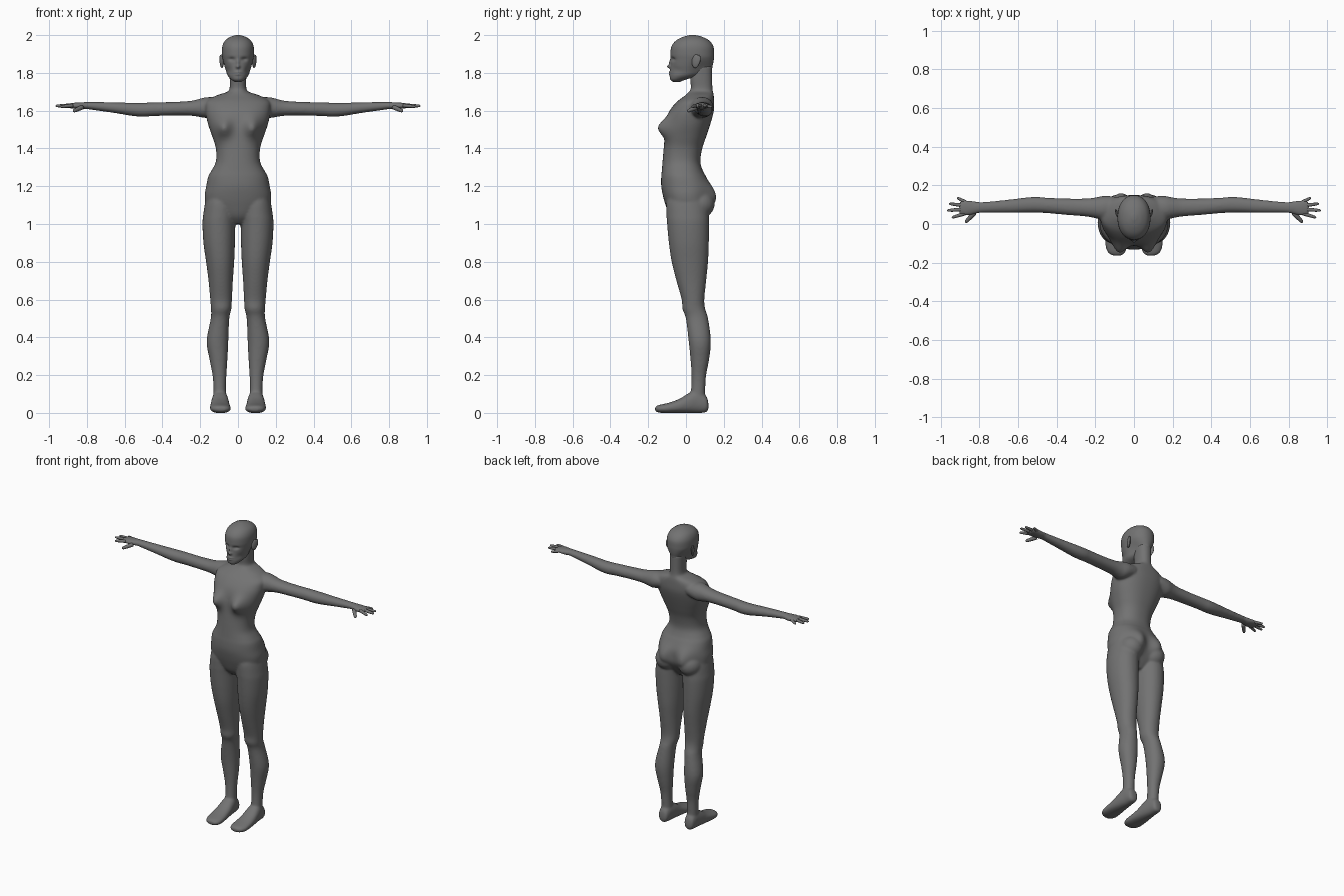
import bpy, bmesh, math
from mathutils import Vector, Matrix

grey = bpy.data.materials.new("dark_grey")
grey.diffuse_color = (.17, .17, .17, 1)

def spline(keys, steps):
    """Catmull-Rom through rows of numbers."""
    out = []
    for i in range(len(keys) - 1):
        p = [keys[max(0, min(len(keys) - 1, i + k))] for k in (-1, 0, 1, 2)]
        for s in range(steps):
            t = s / steps
            out.append([0.5 * (2 * b + (c - a) * t + (2 * a - 5 * b + 4 * c - d) * t * t
                               + (3 * b - a - 3 * c + d) * t ** 3) for a, b, c, d in zip(*p)])
    return out + [list(keys[-1])]

def loft(bm, axis, keys, side=1, n=32, power=2.3, steps=4):
    """Rings along an axis; each key is (position, a_min, a_max, b_min, b_max)."""
    rings = []
    for t, a0, a1, b0, b1 in spline(keys, steps):
        ring = []
        for k in range(n):
            w = 2 * math.pi * k / n
            c, s = [math.copysign(abs(f) ** (2 / power), f) for f in (math.cos(w), math.sin(w))]
            a, b = (a0 + a1) / 2 + (a1 - a0) / 2 * c, (b0 + b1) / 2 + (b1 - b0) / 2 * s
            x, y, z = {'X': (t, a, b), 'Y': (a, t, b), 'Z': (a, b, t)}[axis]
            ring.append(bm.verts.new((side * x, y, z)))
        rings.append(ring)
    faces = [bm.faces.new((p[k], p[(k + 1) % n], q[(k + 1) % n], q[k]))
             for p, q in zip(rings, rings[1:]) for k in range(n)]
    faces += [bm.faces.new(rings[0]), bm.faces.new(rings[-1])]
    bmesh.ops.recalc_face_normals(bm, faces=faces)

def push(bm, bumps, front):
    """Soft swellings along y; each bump is (x, z, size x, size z, depth)."""
    for v in bm.verts:
        x, y, z = v.co
        if (y < 0) == front:
            fade = min(1, abs(y) / .03)
            v.co.y += fade * sum(d * math.exp(-((x - cx) / sx) ** 2 - ((z - cz) / sz) ** 2)
                                 for cx, cz, sx, sz, d in bumps)

def ball(bm, centre, radii, rot=Matrix()):
    m = Matrix.Translation(centre) @ rot @ Matrix.Diagonal((*radii, 1))
    bmesh.ops.create_uvsphere(bm, u_segments=24, v_segments=16, radius=1, matrix=m)

def finish(bm, name):
    me = bpy.data.meshes.new(name)
    bm.to_mesh(me)
    bm.free()
    me.materials.append(grey)
    for p in me.polygons:
        p.use_smooth = True
    ob = bpy.data.objects.new(name, me)
    bpy.context.collection.objects.link(ob)
    return ob

# Trunk and neck: z, half width, front, back
trunk = [(1.00, .04, -.05, .06), (1.04, .10, -.085, .09), (1.10, .165, -.108, .118),
         (1.15, .176, -.122, .122), (1.20, .168, -.131, .125), (1.25, .158, -.131, .106),
         (1.28, .142, -.128, .09), (1.33, .117, -.124, .076), (1.40, .117, -.118, .086),
         (1.46, .135, -.112, .106), (1.52, .156, -.106, .126), (1.57, .168, -.098, .141),
         (1.61, .172, -.08, .149), (1.65, .168, -.045, .149), (1.68, .115, -.005, .147),
         (1.70, .056, .016, .143), (1.72, .044, .026, .140), (1.77, .044, .022, .139),
         (1.84, .046, .03, .139)]
leg = [(1.19, .05, .14, -.06, .08), (1.13, .016, .17, -.10, .112), (1.05, .012, .184, -.103, .12),
       (1.0, .014, .188, -.10, .122), (.9, .016, .183, -.091, .121), (.8, .02, .169, -.076, .117),
       (.7, .027, .156, -.051, .107), (.6, .032, .147, -.023, .097), (.55, .035, .143, -.019, .102),
       (.5, .046, .144, -.001, .117), (.38, .051, .166, .014, .132), (.28, .056, .15, .024, .122),
       (.2, .061, .135, .029, .107), (.13, .063, .13, .027, .102), (.05, .06, .13, .02, .1)]
foot = [(.119, .078, .112, .02, .05), (.107, .064, .128, .003, .09), (.06, .055, .135, -.001, .12),
        (.02, .049, .141, -.001, .108), (-.03, .044, .146, -.001, .077), (-.08, .039, .149, -.001, .057),
        (-.12, .037, .147, -.001, .047), (-.15, .047, .133, .003, .04), (-.164, .065, .11, .01, .031)]
arm = [(.10, .03, .143, 1.585, 1.668), (.16, .022, .145, 1.562, 1.672), (.2, .03, .137, 1.566, 1.664),
       (.25, .039, .132, 1.573, 1.652), (.35, .047, .132, 1.574, 1.646), (.45, .056, .136, 1.571, 1.644),
       (.5, .058, .14, 1.568, 1.642), (.56, .058, .137, 1.572, 1.642), (.65, .057, .126, 1.587, 1.644),
       (.75, .058, .116, 1.601, 1.646), (.8, .057, .114, 1.608, 1.646), (.83, .049, .119, 1.606, 1.644),
       (.86, .043, .122, 1.609, 1.643), (.885, .043, .122, 1.612, 1.64), (.905, .05, .115, 1.616, 1.637)]

# Body: all volumes fused into one skin
bm = bmesh.new()
loft(bm, 'Z', [(z, -w, w, f, b) for z, w, f, b in trunk], n=96)
push(bm, [(.078, 1.51, .042, .05, -.054), (-.078, 1.51, .042, .05, -.054)], True)    # breasts
push(bm, [(.075, 1.14, .055, .065, .046), (-.075, 1.14, .055, .065, .046)], False)   # buttocks
for s in (1, -1):
    loft(bm, 'Z', leg, s, power=2.1)
    loft(bm, 'Y', foot, s)
    loft(bm, 'X', arm, s, power=2.1)
    ball(bm, (s * .085, .07, 1.105), (.075, .082, .075))     # lower buttock
body = finish(bm, "body")
rm = body.modifiers.new("fuse", 'REMESH')
rm.mode = 'VOXEL'
rm.voxel_size = .006
rm.use_smooth_shade = True
sm = body.modifiers.new("soften", 'SMOOTH')
sm.factor = .5
sm.iterations = 14

# Head: z, half width, front, back; face features pushed in and out
skull = [(1.753, .018, -.07, -.03), (1.765, .036, -.083, .0), (1.785, .054, -.086, .07),
         (1.81, .064, -.084, .13), (1.84, .074, -.081, .141), (1.87, .081, -.08, .147),
         (1.90, .085, -.082, .149), (1.94, .083, -.077, .145), (1.97, .069, -.054, .124),
         (1.99, .042, -.018, .088), (2.0, .012, .02, .05)]
bm = bmesh.new()
loft(bm, 'Z', [(z, -w, w, f, b) for z, w, f, b in skull], n=96, power=2.15, steps=7)
push(bm, [(0, 1.833, .010, .009, -.018), (0, 1.855, .008, .018, -.009),      # nose
          (.033, 1.872, .016, .010, .012), (-.033, 1.872, .016, .010, .012),  # eye sockets
          (0, 1.804, .018, .005, -.006), (0, 1.792, .016, .005, -.005),       # lips
          (.05, 1.815, .014, .018, .005), (-.05, 1.815, .014, .018, .005)], True)
for v in bm.verts:   # narrow the nape into the neck
    low = max(0, min(1, (1.89 - v.co.z) / .09))
    rear = max(0, min(1, (v.co.y - .0) / .09))
    v.co.x *= 1 - .32 * low * low * (3 - 2 * low) * rear * rear * (3 - 2 * rear)
finish(bm, "head")

# Ears
for s, label in ((1, "left"), (-1, "right")):
    bm = bmesh.new()
    rot = Matrix.Rotation(-s * .35, 4, 'Z') @ Matrix.Rotation(-.15, 4, 'X')
    ball(bm, (s * .086, .052, 1.862), (.009, .022, .036), rot)
    ball(bm, (s * .092, .066, 1.868), (.006, .011, .027), rot)
    finish(bm, label + "_ear")

# Fingers: base, tip, base radius
fingers = {"thumb": ((.825, .058, 1.618), (.872, .008, 1.597), .012),
           "index_finger": ((.875, .054, 1.627), (.942, .033, 1.621), .0095),
           "middle_finger": ((.875, .076, 1.628), (.966, .07, 1.625), .01),
           "ring_finger": ((.875, .095, 1.628), (.957, .105, 1.624), .0095),
           "little_finger": ((.865, .11, 1.626), (.914, .136, 1.619), .009)}
for s, label in ((1, "left"), (-1, "right")):
    for name, (p, q, r) in fingers.items():
        p, q = Vector((s * p[0], *p[1:])), Vector((s * q[0], *q[1:]))
        d = q - p
        bm = bmesh.new()
        prof = [(0, r), (.3, r), (.6, r * .9), (.85, r * .75), (.95, r * .55), (1, r * .2)]
        loft(bm, 'Z', [(t * d.length, -w, w, -w, w) for t, w in prof], n=12, power=2, steps=2)
        bm.transform(Matrix.Translation(p) @ d.to_track_quat('Z', 'Y').to_matrix().to_4x4())
        finish(bm, label + "_" + name)
